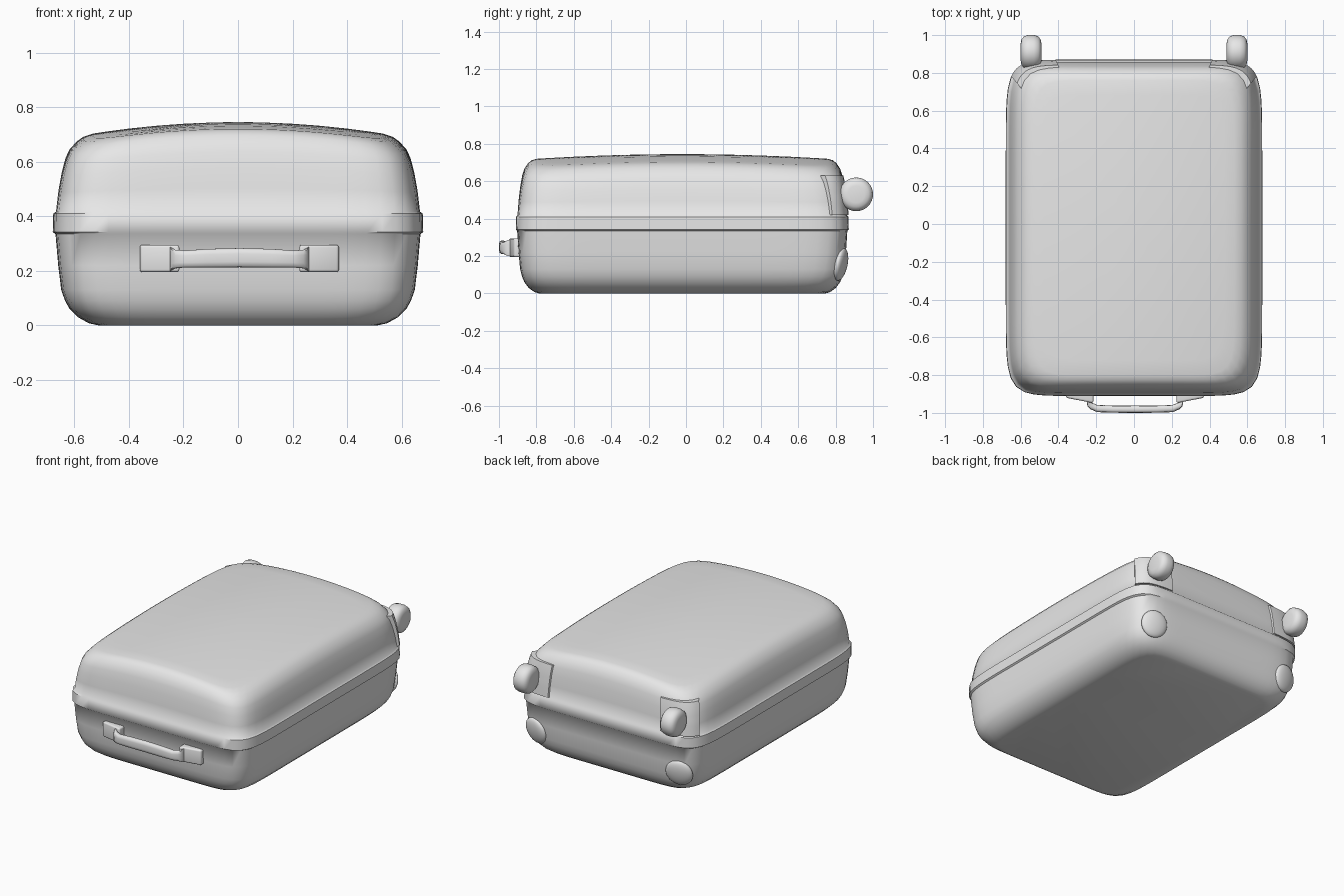
import bpy, bmesh, math
from mathutils import Vector

cube = bpy.data.objects.get("Cube")
if cube:
    bpy.data.objects.remove(cube, do_unlink=True)

# One grey for the whole case
grey = bpy.data.materials.new("light_grey")
grey.use_nodes = True
grey.diffuse_color = (0.8, 0.8, 0.8, 1)
grey.node_tree.nodes["Principled BSDF"].inputs["Base Color"].default_value = (0.8, 0.8, 0.8, 1)

HALF_X, HALF_Y, MID_Y = 0.672, 0.885, -0.02


def finish(name, bm, angle=35):
    bmesh.ops.recalc_face_normals(bm, faces=bm.faces)
    mesh = bpy.data.meshes.new(name)
    bm.to_mesh(mesh)
    bm.free()
    obj = bpy.data.objects.new(name, mesh)
    bpy.context.collection.objects.link(obj)
    mesh.materials.append(grey)
    bpy.ops.object.select_all(action="DESELECT")
    obj.select_set(True)
    bpy.context.view_layer.objects.active = obj
    bpy.ops.object.shade_smooth_by_angle(angle=math.radians(angle))
    return obj


def loft(name, rings, angle=35):
    """Skin closed rings of points and cap both ends."""
    bm = bmesh.new()
    rows = [[bm.verts.new(p) for p in ring] for ring in rings]
    n = len(rows[0])
    for a, b in zip(rows, rows[1:]):
        for i in range(n):
            j = (i + 1) % n
            bm.faces.new((a[i], a[j], b[j], b[i]))
    bm.faces.new(rows[0])
    bm.faces.new(rows[-1])
    return finish(name, bm, angle)


def shell_point(theta, z, inset):
    """Point on the rounded, slightly domed case outline."""
    a, b = HALF_X - inset, HALF_Y - 0.75 * inset
    c, s = math.cos(theta), math.sin(theta)
    r = (abs(c / a) ** 10 + abs(s / b) ** 10) ** -0.1
    x, y = r * c, r * s
    w = max(0, (z - 0.42) / 0.28)
    dome = w * (0.045 * (1 - (x / 0.55) ** 2) - 0.025 * (y / 0.78) ** 2)
    return Vector((x, y + MID_Y, z + dome))


# Case shell: height and inset of each ring, with the raised seam in the middle
profile = [(0, 0.16), (0.008, 0.125), (0.03, 0.085), (0.06, 0.055), (0.09, 0.038),
           (0.13, 0.024), (0.22, 0.013), (0.335, 0.003), (0.342, -0.007),
           (0.41, -0.005), (0.417, 0.005), (0.5, 0.014), (0.57, 0.026), (0.625, 0.04),
           (0.655, 0.055), (0.68, 0.08), (0.694, 0.105), (0.70, 0.14)]
angles = [math.tau * i / 128 for i in range(128)]
rings = [[shell_point(t, z, d) for t in angles] for z, d in profile]
for k in (0.9, 0.75, 0.55, 0.35, 0.15, 0.03):
    ring = []
    for t in angles:
        p = shell_point(t, 0.70, 0.14)
        x, y = p.x * k, (p.y - MID_Y) * k
        ring.append((x, y + MID_Y, 0.745 - 0.045 * (x / 0.55) ** 2 - 0.025 * (y / 0.78) ** 2))
    rings.append(ring)
loft("case_shell", rings, 50)


def inset_at(z):
    for (z0, d0), (z1, d1) in zip(profile, profile[1:]):
        if z0 <= z <= z1:
            return d0 + (d1 - d0) * (z - z0) / (z1 - z0)


def wheel_housing(name, side):
    """Plate wrapping the back corner just outside the shell."""
    bm = bmesh.new()
    grid = []
    for i in range(15):
        theta = math.radians(51 + i)
        row = []
        for j in range(11):
            z = 0.42 + 0.021 * j
            pair = []
            for out in (-0.02, 0.012):
                p = shell_point(theta, z, inset_at(z) - out)
                pair.append(bm.verts.new((side * p.x, p.y, z)))
            row.append(pair)
        grid.append(row)
    for layer in (0, 1):
        for a, b in zip(grid, grid[1:]):
            for j in range(10):
                bm.faces.new((a[j][layer], a[j + 1][layer], b[j + 1][layer], b[j][layer]))
    rim = [r[0] for r in grid] + grid[-1][1:] + [r[-1] for r in grid[-2::-1]] + grid[0][-2:0:-1]
    for p, q in zip(rim, rim[1:] + rim[:1]):
        bm.faces.new((p[0], q[0], q[1], p[1]))
    return finish(name, bm)


def wheel(name, side):
    """Barrel wheel turning on a sideways axle."""
    section = [(-0.055, 0.045), (-0.051, 0.066), (-0.038, 0.084), (-0.015, 0.09),
               (0.015, 0.09), (0.038, 0.084), (0.051, 0.066), (0.055, 0.045)]
    rings = [[(side * 0.545 + x, 0.91 + r * math.cos(t), 0.53 + r * math.sin(t))
              for t in angles[::4]] for x, r in section]
    return loft(name, rings, 40)


def foot(name, side):
    """Low domed foot, leaning with the lower back corner."""
    bm = bmesh.new()
    bmesh.ops.create_uvsphere(bm, u_segments=32, v_segments=16, radius=1)
    for v in bm.verts:
        v.co = Vector((v.co.x * 0.088, v.co.y * 0.03, v.co.z * 0.088))
    obj = finish(name, bm, 60)
    obj.rotation_euler = (math.radians(-12), 0, math.radians(-14 * side))
    obj.location = (side * 0.53, 0.828, 0.155)
    return obj


def bracket(name, side):
    """Wedge-shaped handle mount, thicker toward the grip."""
    bm = bmesh.new()
    bmesh.ops.create_cube(bm, size=1)
    for v in bm.verts:
        inner = v.co.x * side < 0
        v.co = Vector((0.005 + side * (0.22 if inner else 0.365),
                       -0.86 if v.co.y > 0 else (-0.948 if inner else -0.92),
                       0.245 + v.co.z * 0.1))
    bmesh.ops.bevel(bm, geom=bm.edges[:], offset=0.01, segments=3, profile=0.5, affect="EDGES")
    return finish(name, bm)


for side, word in ((1, "left"), (-1, "right")):
    wheel_housing(word + "_wheel_housing", side)
    wheel(word + "_wheel", side)
    foot(word + "_foot", side)
    bracket(word + "_handle_bracket", side)

# Carrying grip: x, y, z centre and half height, mirrored about the middle
half = [(0.255, -0.93, 0.243, 0.045), (0.25, -0.948, 0.243, 0.042), (0.235, -0.962, 0.243, 0.034),
        (0.20, -0.977, 0.243, 0.031), (0.12, -0.98, 0.246, 0.034)]
path = [(-x, y, z, h) for x, y, z, h in half] + [(0, -0.981, 0.248, 0.035)] + half[::-1]
grip = []
for x, y, z, h in path:
    ring = []
    for t in angles[::8]:
        c, s = math.cos(t), math.sin(t)
        r = (c ** 4 + s ** 4) ** -0.25
        ring.append((0.005 + x, y + 0.019 * r * c, z + h * r * s))
    grip.append(ring)
loft("carrying_grip", grip, 50)
